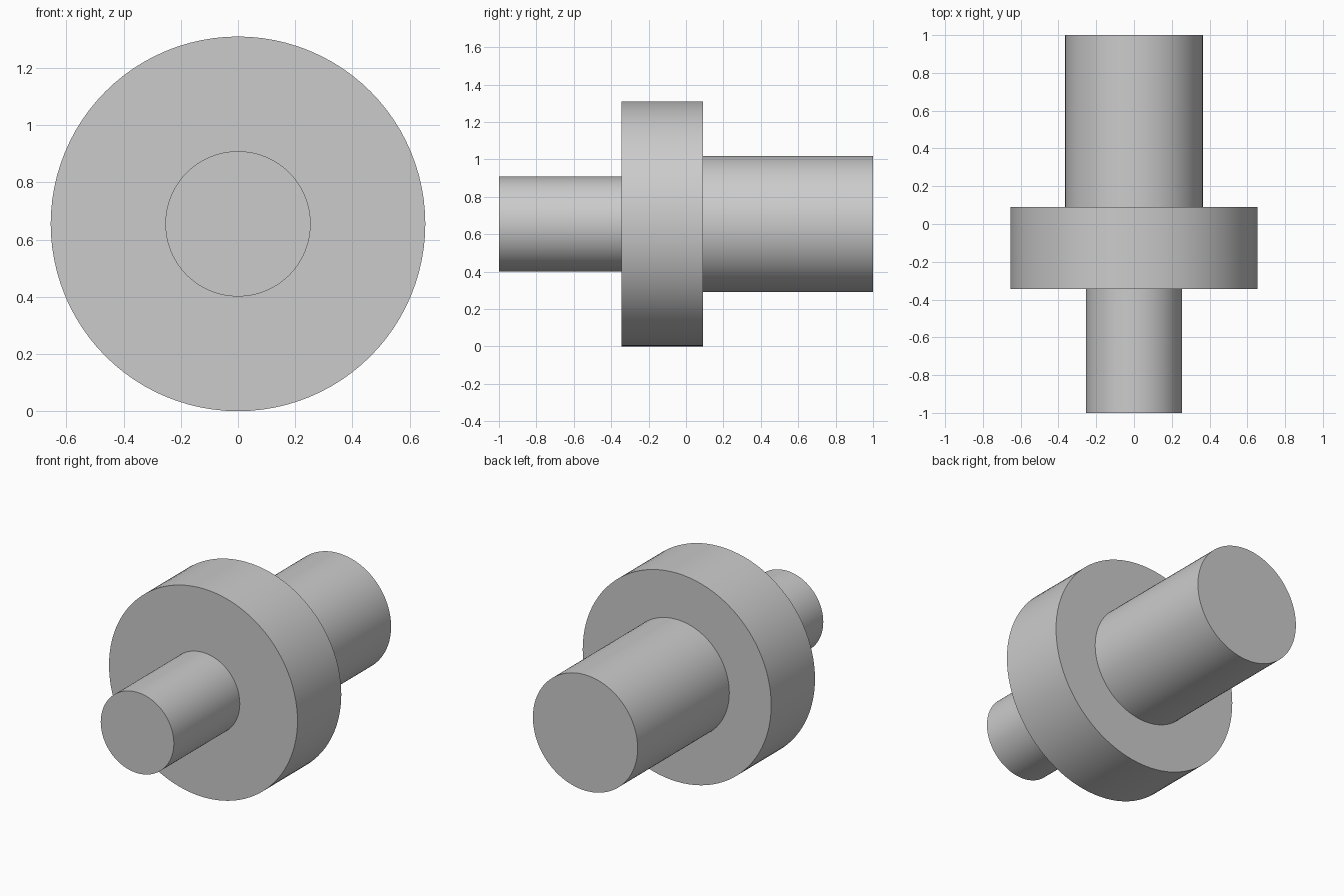
import bpy, bmesh
from math import radians, cos, sin, tau

if "Cube" in bpy.data.objects:
    bpy.data.objects.remove(bpy.data.objects["Cube"])

SIDES = 96
AXIS_Z = 0.655

# Stepped profile (y, radius): thin shaft, wide collar, thick shaft
profile = [(-1.0, 0.254), (-0.345, 0.254), (-0.345, 0.655),
           (0.09, 0.655), (0.09, 0.364), (1.0, 0.364)]

# Revolve the profile around the y axis
bm = bmesh.new()
rings = [[bm.verts.new((r * cos(tau * i / SIDES), y, AXIS_Z + r * sin(tau * i / SIDES)))
          for i in range(SIDES)] for y, r in profile]
for a, b in zip(rings, rings[1:]):
    for i in range(SIDES):
        j = (i + 1) % SIDES
        bm.faces.new((a[i], a[j], b[j], b[i]))

# Flat end caps
bm.faces.new(rings[0])
bm.faces.new(rings[-1])
bmesh.ops.recalc_face_normals(bm, faces=bm.faces[:])

mesh = bpy.data.meshes.new("stepped_shaft")
bm.to_mesh(mesh)
bm.free()
shaft = bpy.data.objects.new("stepped_shaft", mesh)
bpy.context.collection.objects.link(shaft)

# Smooth barrels with sharp shoulders
bpy.context.view_layer.objects.active = shaft
shaft.select_set(True)
bpy.ops.object.shade_smooth_by_angle(angle=radians(30))
